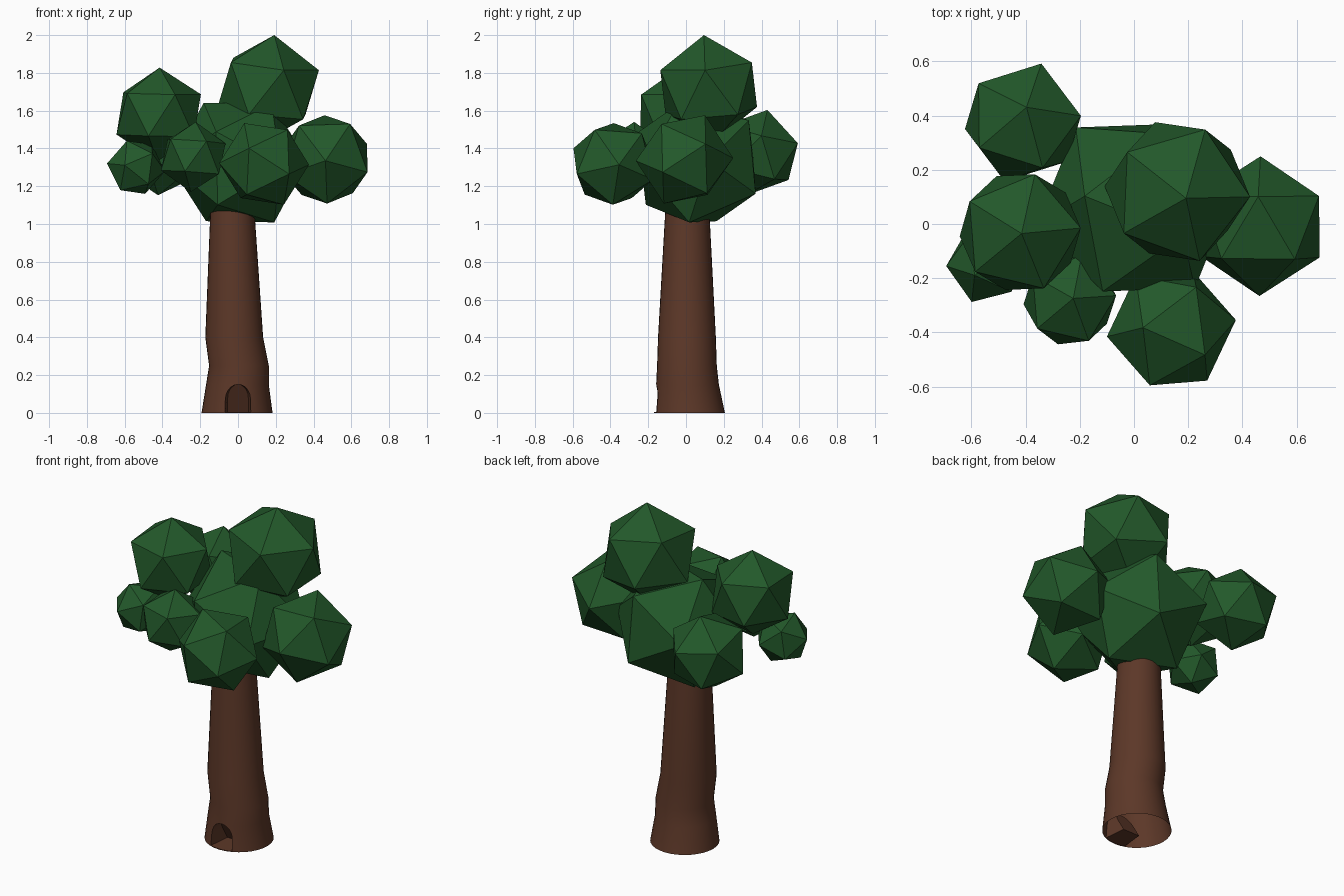
import bpy, bmesh, math
from mathutils import Vector, Matrix

if "Cube" in bpy.data.objects:
    bpy.data.objects.remove(bpy.data.objects["Cube"])


def material(name, rgb):
    m = bpy.data.materials.new(name)
    m.diffuse_color = (*rgb, 1)
    m.use_nodes = True
    m.node_tree.nodes["Principled BSDF"].inputs["Base Color"].default_value = m.diffuse_color
    return m


BARK = material("bark", (0.108, 0.039, 0.021))
LEAF = material("leaf", (0.016, 0.098, 0.023))


def to_object(name, bm, mat=None):
    bmesh.ops.recalc_face_normals(bm, faces=bm.faces)
    mesh = bpy.data.meshes.new(name)
    bm.to_mesh(mesh)
    bm.free()
    ob = bpy.data.objects.new(name, mesh)
    bpy.context.collection.objects.link(ob)
    if mat:
        mesh.materials.append(mat)
    return ob


def frame(a, p):
    """Orthonormal basis with z along a and x towards p."""
    z = a.normalized()
    x = (p - p.dot(z) * z).normalized()
    return Matrix((x, z.cross(x), z)).transposed()


def leaf_clump(name, centre, radius, apex, neighbour):
    """Icosahedron turned so one corner points at apex, the next at neighbour."""
    c = Vector(centre)
    bm = bmesh.new()
    bmesh.ops.create_icosphere(bm, subdivisions=1, radius=1)
    top = max(bm.verts, key=lambda v: v.co.z)
    side = top.link_edges[0].other_vert(top)
    src = frame(top.co.copy(), side.co.copy())
    rot = frame(Vector(apex) - c, Vector(neighbour) - c) @ src.transposed()
    for v in bm.verts:
        v.co = c + radius * (rot @ v.co.normalized())
    return to_object(name, bm, LEAF)


# Foliage: centre, radius, corner direction, neighbouring corner
CLUMPS = {
    "crown_centre": ((.005, .06, 1.325), .37, (.13, .38, 1.155), (.205, 0, .985)),
    "crown_top": ((.16, .12, 1.717), .286, (.192, .095, 2.0), (.43, .1, 1.82)),
    "crown_upper_left": ((-.42, -.03, 1.58), .248, (-.415, -.035, 1.825), (-.2, -.015, 1.68)),
    "crown_right": ((.465, -.008, 1.342), .258, (.463, -.262, 1.335), (.685, -.118, 1.275)),
    "crown_front": ((.138, -.385, 1.318), .24, (.27, -.578, 1.265), (.02, -.563, 1.42)),
    "crown_front_left": ((-.237, -.28, 1.355), .186, (-.225, -.275, 1.53), (-.066, -.265, 1.39)),
    "crown_far_left": ((-.54, -.145, 1.3), .155, (-.69, -.155, 1.32), (-.59, -.29, 1.31)),
    "crown_back_left": ((-.41, .375, 1.378), .233, (-.397, .43, 1.6), (-.58, .53, 1.48)),
}
for name, args in CLUMPS.items():
    leaf_clump(name, *args)

# Trunk: stacked rings (z, centre x, centre y, radius)
RINGS = [(0, -.005, .018, .188), (.15, -.003, .008, .166), (.25, .005, .005, .158),
         (.4, -.02, .005, .153), (1.1, -.03, .007, .115)]
SIDES = 32
bm = bmesh.new()
loops = []
for z, cx, cy, r in RINGS:
    loops.append([bm.verts.new((cx + r * math.cos(2 * math.pi * i / SIDES),
                                cy + r * math.sin(2 * math.pi * i / SIDES), z))
                  for i in range(SIDES)])
for lo, hi in zip(loops, loops[1:]):
    for i in range(SIDES):
        j = (i + 1) % SIDES
        bm.faces.new((lo[i], lo[j], hi[j], hi[i]))
bm.faces.new(loops[0][::-1])
bm.faces.new(loops[-1])
trunk = to_object("trunk", bm, BARK)

# Arched hollow with a floor and a sloping back, cut into the front
W, SPRING = .073, .078
arch = [(-W, .004), (W, .004)] + [(W * math.cos(math.pi * k / 10), SPRING + W * math.sin(math.pi * k / 10))
                                for k in range(11)]
bm = bmesh.new()
face = bm.faces.new([bm.verts.new((x, -.2, z)) for x, z in arch])
ext = bmesh.ops.extrude_face_region(bm, geom=[face])
for v in ext["geom"]:
    if isinstance(v, bmesh.types.BMVert):
        v.co.y = -.02 - .6 * v.co.z
        v.co.x *= .75
cutter = to_object("hollow_cutter", bm)
cutter.hide_render = True
mod = trunk.modifiers.new("hollow", 'BOOLEAN')
mod.operation = 'DIFFERENCE'
mod.object = cutter
bpy.context.view_layer.objects.active = trunk
trunk.select_set(True)
bpy.ops.object.modifier_apply(modifier="hollow")
bpy.data.objects.remove(cutter)

# Open underside
bm = bmesh.new()
bm.from_mesh(trunk.data)
base = [f for f in bm.faces if all(abs(v.co.z) < 1e-4 for v in f.verts)]
bmesh.ops.delete(bm, geom=base, context='FACES')
bm.to_mesh(trunk.data)
bm.free()
bpy.ops.object.shade_smooth_by_angle(angle=math.radians(35))
